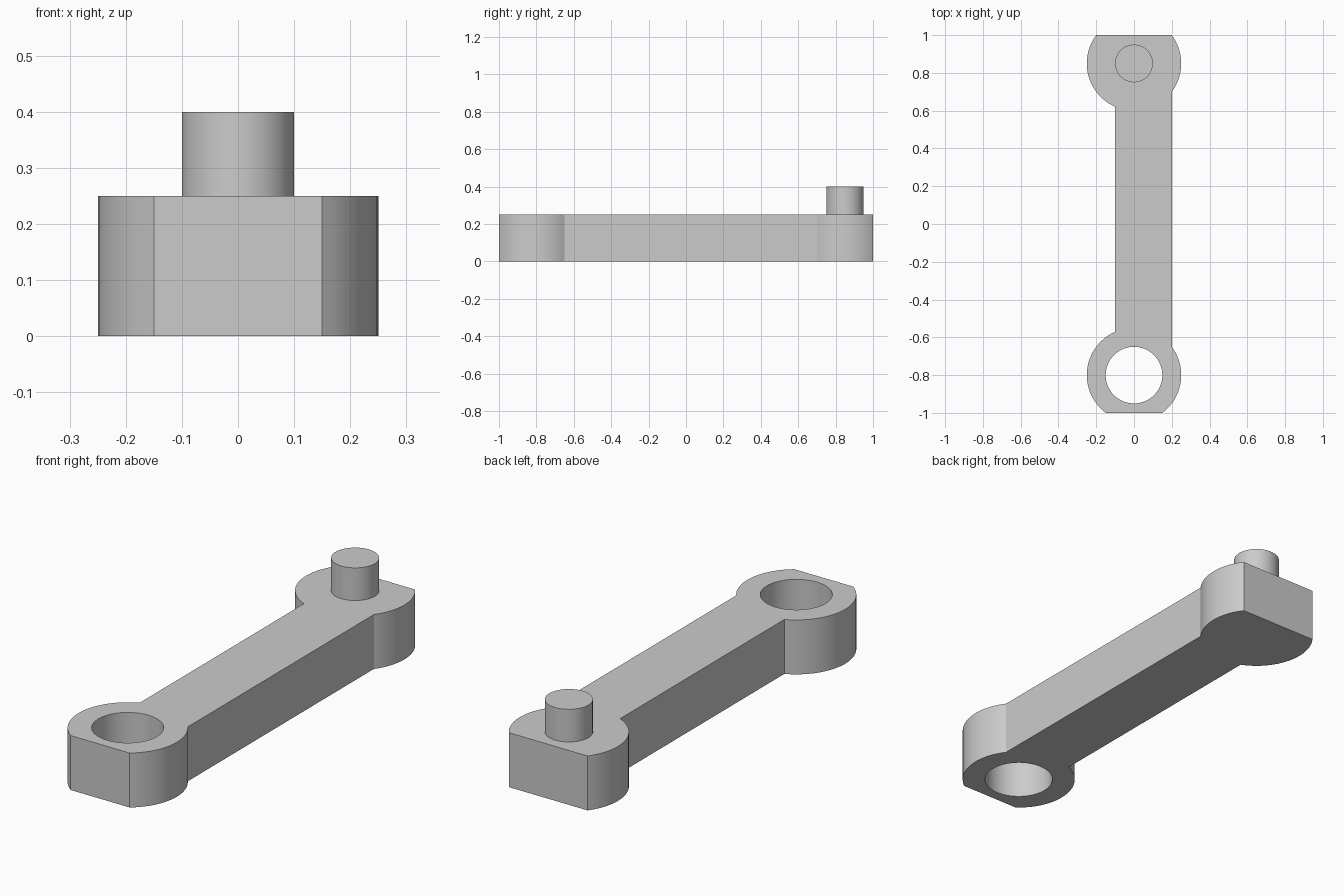
import bpy
import bmesh
from math import acos, asin, cos, sin, pi, radians

if "Cube" in bpy.data.objects:
    bpy.data.objects.remove(bpy.data.objects["Cube"], do_unlink=True)

THICK = 0.25                 # arm thickness
BOSS = 0.25                  # radius of both rounded ends
HOLE_Y, PIN_Y = -0.8, 0.85   # end centres
LEFT, RIGHT = 0.2, -0.1      # side walls of the bar

grey = bpy.data.materials.new("plain_grey")
grey.use_nodes = True
grey.diffuse_color = (0.6, 0.6, 0.6, 1)
grey.node_tree.nodes["Principled BSDF"].inputs["Base Color"].default_value = (0.6, 0.6, 0.6, 1)


def arc(cy, radius, start, end, steps):
    """Points along an arc centred on x = 0."""
    angles = [start + (end - start) * i / steps for i in range(steps + 1)]
    return [(radius * cos(a), cy + radius * sin(a)) for a in angles]


def circle(cy, radius, steps=64):
    return arc(cy, radius, 0, 2 * pi, steps)[:-1]


def extruded(name, loops, z0, z1, open_bottom=False):
    """Fill the closed loops (holes included) and extrude them upwards."""
    bm = bmesh.new()
    for loop in loops:
        verts = [bm.verts.new((x, y, z0)) for x, y in loop]
        for a, b in zip(verts, verts[1:] + verts[:1]):
            bm.edges.new((a, b))
    bmesh.ops.triangle_fill(bm, use_beauty=True, edges=bm.edges[:])
    base = bm.faces[:]
    grown = bmesh.ops.extrude_face_region(bm, geom=base, use_keep_orig=True)
    top = [v for v in grown["geom"] if isinstance(v, bmesh.types.BMVert)]
    bmesh.ops.translate(bm, verts=top, vec=(0, 0, z1 - z0))
    bmesh.ops.recalc_face_normals(bm, faces=bm.faces[:])
    if open_bottom:
        low = [f for f in bm.faces if all(v.co.z < z0 + 0.001 for v in f.verts)]
        bmesh.ops.delete(bm, geom=low, context="FACES_ONLY")
    mesh = bpy.data.meshes.new(name)
    bm.to_mesh(mesh)
    bm.free()
    mesh.materials.append(grey)
    obj = bpy.data.objects.new(name, mesh)
    bpy.context.collection.objects.link(obj)
    bpy.ops.object.select_all(action="DESELECT")
    obj.select_set(True)
    bpy.context.view_layer.objects.active = obj
    bpy.ops.object.shade_smooth_by_angle(angle=radians(25))
    return obj


# Angles where the bar walls and the flat end cuts meet the round ends
left_wall, right_wall = acos(LEFT / BOSS), acos(RIGHT / BOSS)
front_cut = asin((-1 - HOLE_Y) / BOSS)
back_cut = asin((1 - PIN_Y) / BOSS)

# Arm outline, counter-clockwise from the front flat
outline = (arc(HOLE_Y, BOSS, front_cut, left_wall, 20)
           + arc(PIN_Y, BOSS, -left_wall, back_cut, 20)
           + arc(PIN_Y, BOSS, pi - back_cut, 2 * pi - right_wall, 24)
           + arc(HOLE_Y, BOSS, right_wall, pi - front_cut, 24))

# Flat arm with a through hole, and the pin standing on its back end
extruded("link_arm", [outline, circle(HOLE_Y, 0.15)], 0, THICK)
extruded("pin", [circle(PIN_Y, 0.1)], THICK, 0.4, open_bottom=True)
